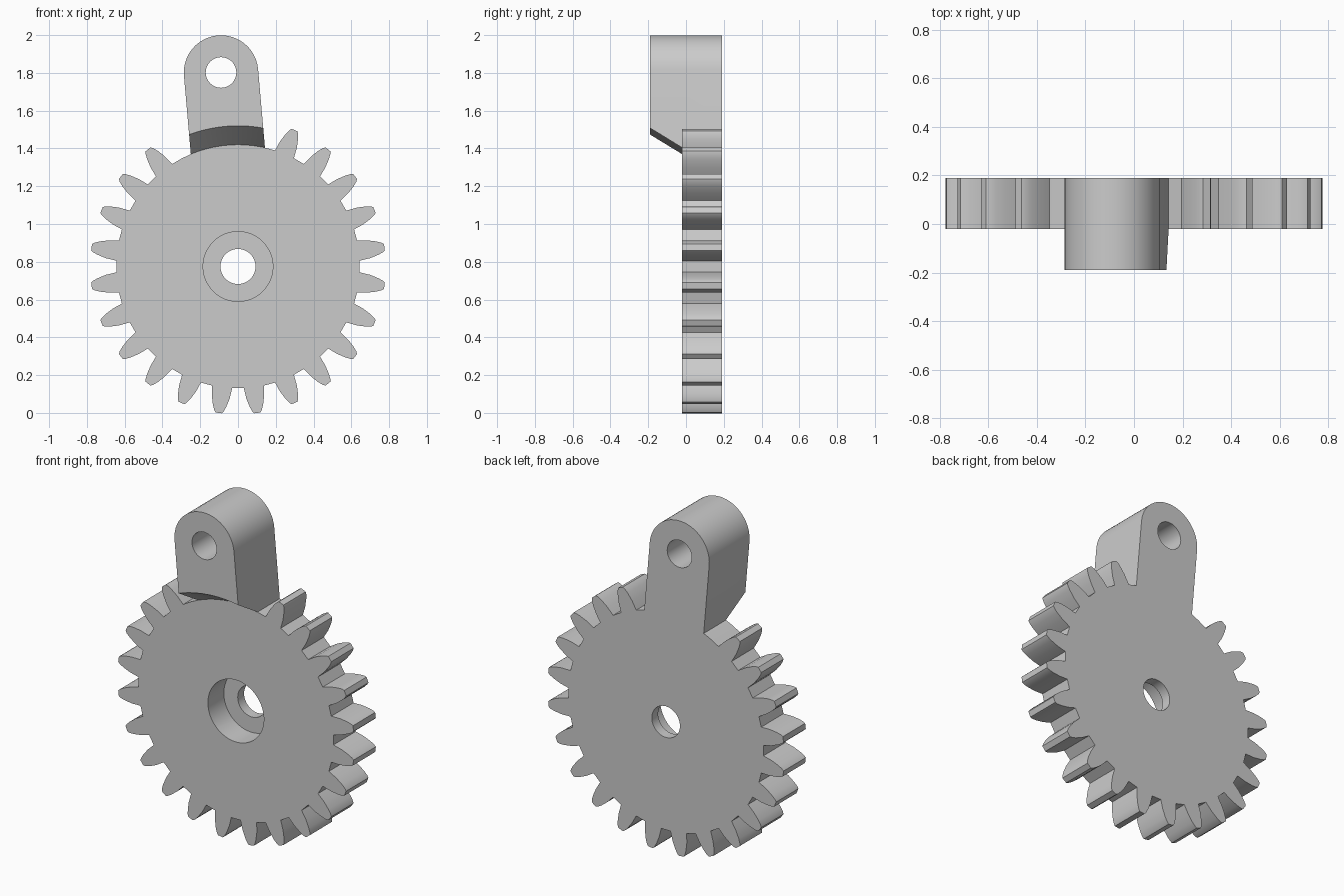
import bpy, bmesh
from math import sin, cos, radians, pi
from mathutils import Vector

cube = bpy.data.objects.get("Cube")
if cube:
    bpy.data.objects.remove(cube, do_unlink=True)

CENTRE_Z = 0.775
ROOT, TIP, TEETH = 0.645, 0.782, 24
FRONT, FACE, BACK = -0.19, -0.02, 0.19
LEAN = radians(5)                      # arm tilts toward -x
REACH, ARM_R = 1.031, 0.197

grey = bpy.data.materials.new("grey")
grey.use_nodes = True
colour = (0.6, 0.6, 0.6, 1)
grey.diffuse_color = colour
grey.node_tree.nodes["Principled BSDF"].inputs["Base Color"].default_value = colour


def finish(name, bm):
    bmesh.ops.recalc_face_normals(bm, faces=bm.faces)
    mesh = bpy.data.meshes.new(name)
    bm.to_mesh(mesh)
    bm.free()
    mesh.materials.append(grey)
    ob = bpy.data.objects.new(name, mesh)
    bpy.context.collection.objects.link(ob)
    return ob


def plate(name, outline, y0, y1):
    """Extrude an x-z outline from y0 to y1."""
    bm = bmesh.new()
    face = bm.faces.new([bm.verts.new((x, y0, z)) for x, z in outline])
    side = bmesh.ops.extrude_face_region(bm, geom=[face])["geom"]
    verts = [v for v in side if isinstance(v, bmesh.types.BMVert)]
    bmesh.ops.translate(bm, verts=verts, vec=(0, y1 - y0, 0))
    return finish(name, bm)


def drum(name, x, z, y0, r0, y1, r1, sides=48):
    """Cylinder or cone frustum along y."""
    bm = bmesh.new()
    rings = []
    for y, r in ((y0, r0), (y1, r1)):
        rings.append([bm.verts.new((x + r * cos(2 * pi * i / sides), y,
                                    z + r * sin(2 * pi * i / sides))) for i in range(sides)])
    a, b = rings
    bm.faces.new(a)
    bm.faces.new(b)
    for i in range(sides):
        j = (i + 1) % sides
        bm.faces.new((a[i], a[j], b[j], b[i]))
    return finish(name, bm)


def combine(target, tool, operation):
    mod = target.modifiers.new(operation.title(), "BOOLEAN")
    mod.operation, mod.solver, mod.object = operation, "EXACT", tool
    bpy.context.view_layer.objects.active = target
    bpy.ops.object.modifier_apply(modifier=mod.name)
    bpy.data.objects.remove(tool, do_unlink=True)


# Toothed wheel: the teeth beside the arm are left out
flank = [(ROOT, 4.8), (0.70, 3.9), (0.745, 2.75), (0.77, 1.9), (TIP, 1.2)]
outline = []
for i in range(TEETH):
    mid = (i + 0.5) * 360 / TEETH
    if 75 < mid < 120:
        points = [(ROOT, mid + a) for a in (-4.8, 0, 4.8)]
    else:
        points = [(r, mid - a) for r, a in flank] + [(r, mid + a) for r, a in reversed(flank)]
    outline += [(r * cos(radians(a)), CENTRE_Z + r * sin(radians(a))) for r, a in points]
wheel = plate("gear_with_arm", outline, FACE, BACK)

# Stepped axle bore
combine(wheel, drum("bore", 0, CENTRE_Z, -0.3, 0.093, 0.3, 0.093), "DIFFERENCE")
combine(wheel, drum("counterbore", 0, CENTRE_Z, -0.3, 0.185, 0.13, 0.185), "DIFFERENCE")

# Arm: rounded end, straight sides running down into the wheel
along = Vector((-sin(LEAN), cos(LEAN)))
across = Vector((cos(LEAN), sin(LEAN)))
hub = Vector((0, CENTRE_Z))
eye = hub + along * REACH
arc = [eye + across * ARM_R * cos(pi * i / 24) + along * ARM_R * sin(pi * i / 24) for i in range(25)]
foot = hub + along * 0.5
arm = plate("arm", arc + [foot - across * ARM_R, foot + across * ARM_R], FRONT, BACK)

# Sloping underside in front of the wheel, then the pin hole
slope = (0.745 - ROOT) / (FACE - FRONT)
combine(arm, drum("underside", 0, CENTRE_Z, FACE, ROOT, -0.3, ROOT + slope * (FACE + 0.3), 96), "DIFFERENCE")
combine(arm, drum("pin_hole", eye.x, eye.y, -0.3, 0.081, 0.3, 0.081), "DIFFERENCE")
combine(wheel, arm, "UNION")

# Smooth round walls, crisp edges
bpy.ops.object.select_all(action="DESELECT")
wheel.select_set(True)
bpy.context.view_layer.objects.active = wheel
bpy.ops.object.shade_smooth_by_angle(angle=radians(25))
